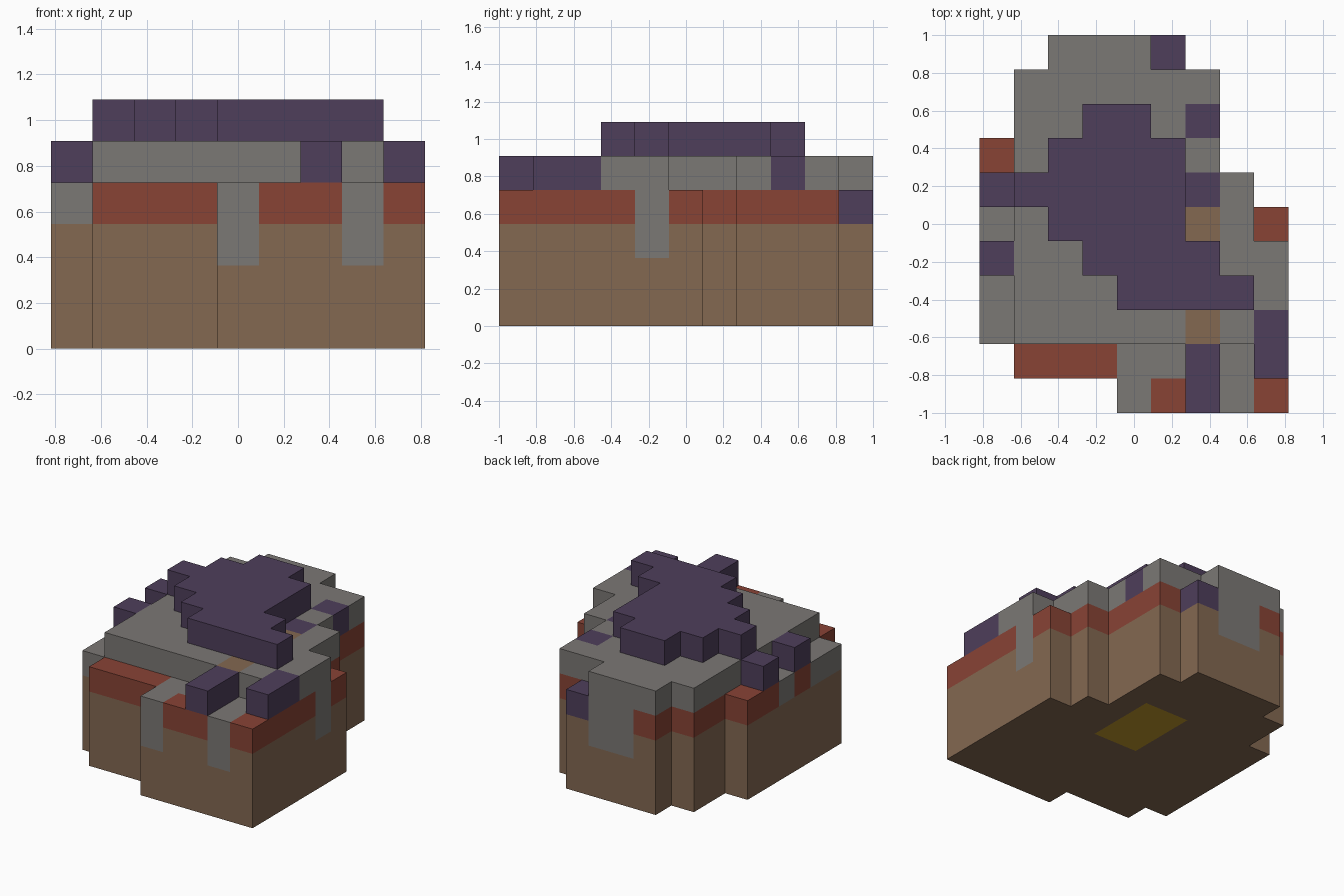
import bpy
import bmesh
from mathutils import Vector

cube = bpy.data.objects.get("Cube")
if cube:
    bpy.data.objects.remove(cube, do_unlink=True)


def srgb(*rgb):
    lin = [((c / 255 + 0.055) / 1.055) ** 2.4 for c in rgb]
    return (*lin, 1.0)


def material(name, color):
    mat = bpy.data.materials.new(name)
    mat.use_nodes = True
    mat.diffuse_color = color
    mat.node_tree.nodes["Principled BSDF"].inputs["Base Color"].default_value = color
    return mat


# Plan of the block, back row first.
# Lower case tops out at the band layer, upper case one layer higher,
# and # carries a purple cap above the stone crust.
PLAN = [
    "..SSSp...",
    ".SSSSSS..",
    ".SS##SP..",
    "rS####S..",
    "P#####PS.",
    "sS####BSr",
    "PSS####SS",
    "sSSS####S",
    "sSSSSSBSP",
    ".rrrssPsP",
    "....srPsr",
]
ROWS, COLS = len(PLAN), len(PLAN[0])
CELL = 2 / ROWS
BAND, CRUST, CAP = 3, 4, 5
DRIPS = {(4, 0), (7, 0), (8, 4), (3, 10), (4, 10)}
GOLD = {(c, r) for c in (4, 5) for r in (5, 6, 7)}

# Fill the grid of cells with material keys
cells = {}
for back, line in enumerate(PLAN):
    row = ROWS - 1 - back
    for col, key in enumerate(line):
        if key == ".":
            continue
        for layer in range(BAND):
            cells[col, row, layer] = "b"
        cells[col, row, BAND] = key if key.islower() else "r"
        if key == "#":
            cells[col, row, CRUST] = "s"
            cells[col, row, CAP] = "p"
        elif key.isupper():
            cells[col, row, CRUST] = key.lower()
        if (col, row) in DRIPS:
            cells[col, row, BAND] = cells[col, row, BAND - 1] = "s"
        if (col, row) in GOLD:
            cells[col, row, 0] = "g"


def build_part(name, key, mat):
    """Make the outer faces of every cell that has the given key."""
    bm = bmesh.new()
    for cell, k in cells.items():
        if k != key:
            continue
        for axis in range(3):
            for sign in (-1, 1):
                step = [0, 0, 0]
                step[axis] = sign
                if tuple(a + b for a, b in zip(cell, step)) in cells:
                    continue
                u, v = (axis + 1) % 3, (axis + 2) % 3
                corners = []
                for du, dv in ((0, 0), (1, 0), (1, 1), (0, 1)):
                    p = Vector(cell)
                    p[axis] += sign > 0
                    p[u] += du
                    p[v] += dv
                    p -= Vector((COLS / 2, ROWS / 2, 0))
                    corners.append(bm.verts.new(p * CELL))
                bm.faces.new(corners if sign > 0 else corners[::-1])
    bmesh.ops.remove_doubles(bm, verts=bm.verts, dist=0.001)
    mesh = bpy.data.meshes.new(name)
    bm.to_mesh(mesh)
    bm.free()
    mesh.materials.append(mat)
    obj = bpy.data.objects.new(name, mesh)
    bpy.context.collection.objects.link(obj)


# Parts, one colour each
PARTS = [
    ("earth_base", "b", "brown", srgb(131, 104, 81)),
    ("clay_band", "r", "brick red", srgb(136, 67, 53)),
    ("stone_crust", "s", "grey", srgb(123, 120, 117)),
    ("purple_cap", "p", "dark purple", srgb(78, 62, 91)),
    ("gold_core", "g", "gold", srgb(192, 152, 43)),
]
for part, key, color_name, color in PARTS:
    build_part(part, key, material(color_name, color))
